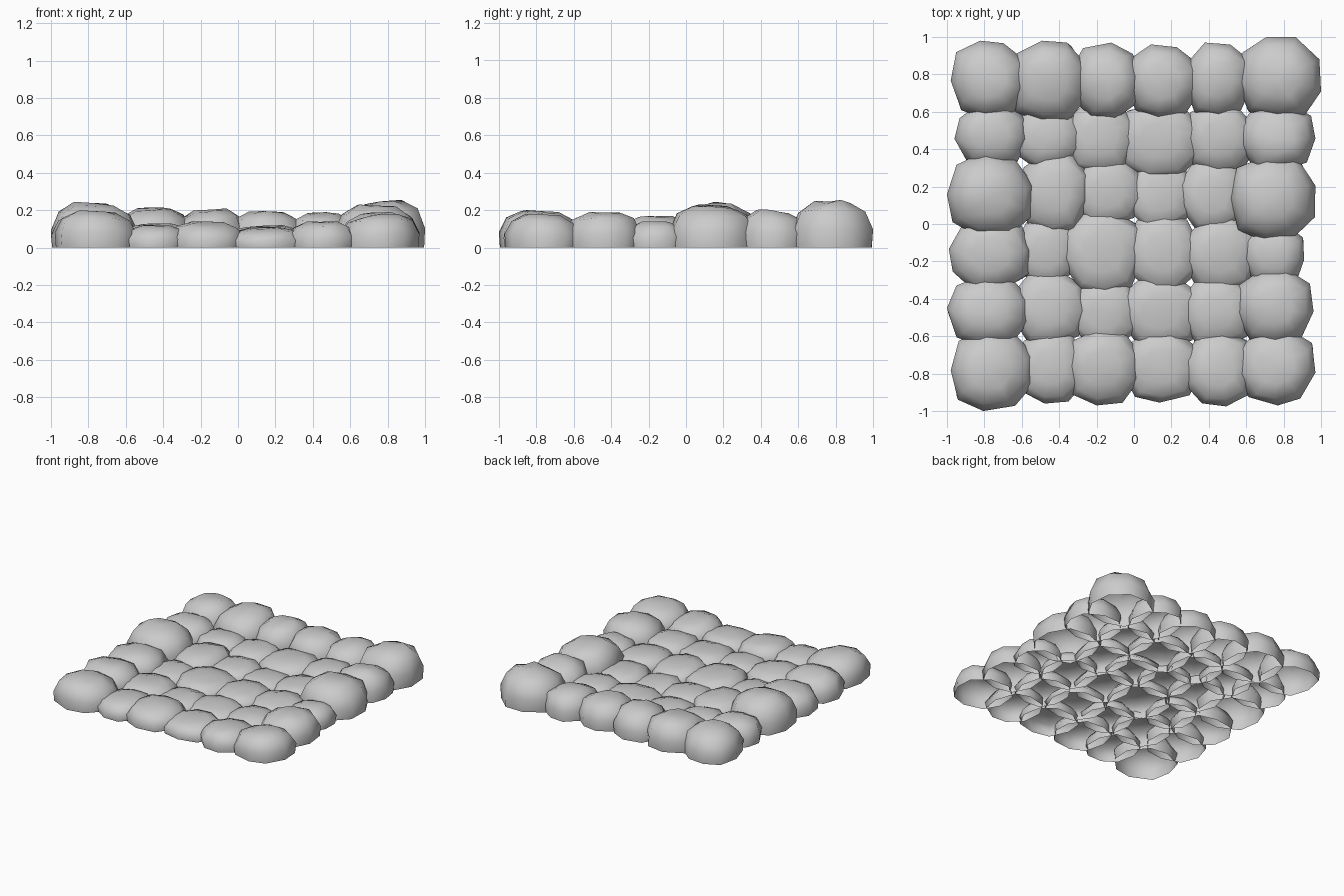
import bpy, bmesh, math, random

if "Cube" in bpy.data.objects:
    bpy.data.objects.remove(bpy.data.objects["Cube"])

random.seed(5)

# Column seams for each row of stones (back row first)
X_SEAMS = [
    (-.98, -.62, -.295, -.005, .315, .595, 1.0),
    (-.96, -.605, -.32, -.035, .315, .61, .97),
    (-1.0, -.58, -.285, .01, .28, .56, .97),
    (-.99, -.59, -.345, .01, .31, .625, .91),
    (-1.0, -.605, -.29, -.02, .31, .59, .96),
    (-.98, -.585, -.315, -.01, .31, .595, .97)]
# Row seams for each column (left column first, back to front)
Y_SEAMS = [
    (.98, .61, .34, -.015, -.315, -.61, -1.0),
    (.98, .59, .345, -.01, -.295, -.61, -.96),
    (.97, .605, .315, .03, -.34, -.615, -.97),
    (.96, .605, .285, .015, -.32, -.62, -.955),
    (.97, .61, .31, 0, -.325, -.615, -.975),
    (1.0, .605, .325, -.045, -.285, -.605, -.97)]
HEIGHTS = [
    (.215, .215, .21, .195, .19, .255),
    (.17, .12, .11, .12, .13, .205),
    (.245, .13, .10, .09, .11, .23),
    (.17, .10, .12, .11, .115, .14),
    (.18, .12, .10, .10, .115, .19),
    (.20, .12, .14, .11, .14, .18)]

OVERLAP = 0.045
SIDES = 9
# (height fraction, radius fraction) of the rings of a stone
RINGS = [(0, .97), (.38, 1.0), (.78, .82), (.97, .46)]


def rescale(values, lo, hi):
    a, b = min(values), max(values)
    return [lo + (v - a) / (b - a) * (hi - lo) for v in values]


def stone(name, x0, x1, y0, y1, h):
    """Squarish faceted dome, open underneath, fitted to its box."""
    phase = random.uniform(0, math.tau)
    wobble = [random.uniform(.96, 1.04) for _ in range(SIDES)]
    tilt_x, tilt_y = random.uniform(-.08, .08), random.uniform(-.08, .08)
    pts = []
    for zf, rf in RINGS:
        for i in range(SIDES):
            t = phase + math.tau * (i + random.uniform(-.1, .1)) / SIDES
            c, s = math.cos(t), math.sin(t)
            r = rf * wobble[i] / (abs(c) ** 2.5 + abs(s) ** 2.5) ** (1 / 2.5)
            x, y = r * c, r * s
            z = zf * (1 + tilt_x * x + tilt_y * y + random.uniform(-.05, .04))
            pts.append((x, y, z))
    pts.append((random.uniform(-.1, .1), random.uniform(-.1, .1), 1.0))
    xs = rescale([p[0] for p in pts], x0, x1)
    ys = rescale([p[1] for p in pts], y0, y1)
    zs = rescale([p[2] for p in pts], 0, h)

    bm = bmesh.new()
    v = [bm.verts.new(p) for p in zip(xs, ys, zs)]
    for k in range(len(RINGS) - 1):
        for i in range(SIDES):
            j = (i + 1) % SIDES
            a, b = k * SIDES, (k + 1) * SIDES
            bm.faces.new((v[a + i], v[a + j], v[b + j], v[b + i]))
    top = (len(RINGS) - 1) * SIDES
    for i in range(SIDES):
        bm.faces.new((v[top + i], v[top + (i + 1) % SIDES], v[-1]))
    mesh = bpy.data.meshes.new(name)
    bm.to_mesh(mesh)
    bm.free()
    mesh.shade_smooth()
    bpy.context.collection.objects.link(bpy.data.objects.new(name, mesh))


# Six by six paving, neighbours overlapping at inner seams only
for r in range(6):
    for c in range(6):
        x0 = X_SEAMS[r][c] - (OVERLAP if c > 0 else 0)
        x1 = X_SEAMS[r][c + 1] + (OVERLAP if c < 5 else 0)
        y1 = Y_SEAMS[c][r] + (OVERLAP if r > 0 else 0)
        y0 = Y_SEAMS[c][r + 1] - (OVERLAP if r < 5 else 0)
        stone(f"cobblestone_{r + 1}_{c + 1}", x0, x1, y0, y1, HEIGHTS[r][c])
